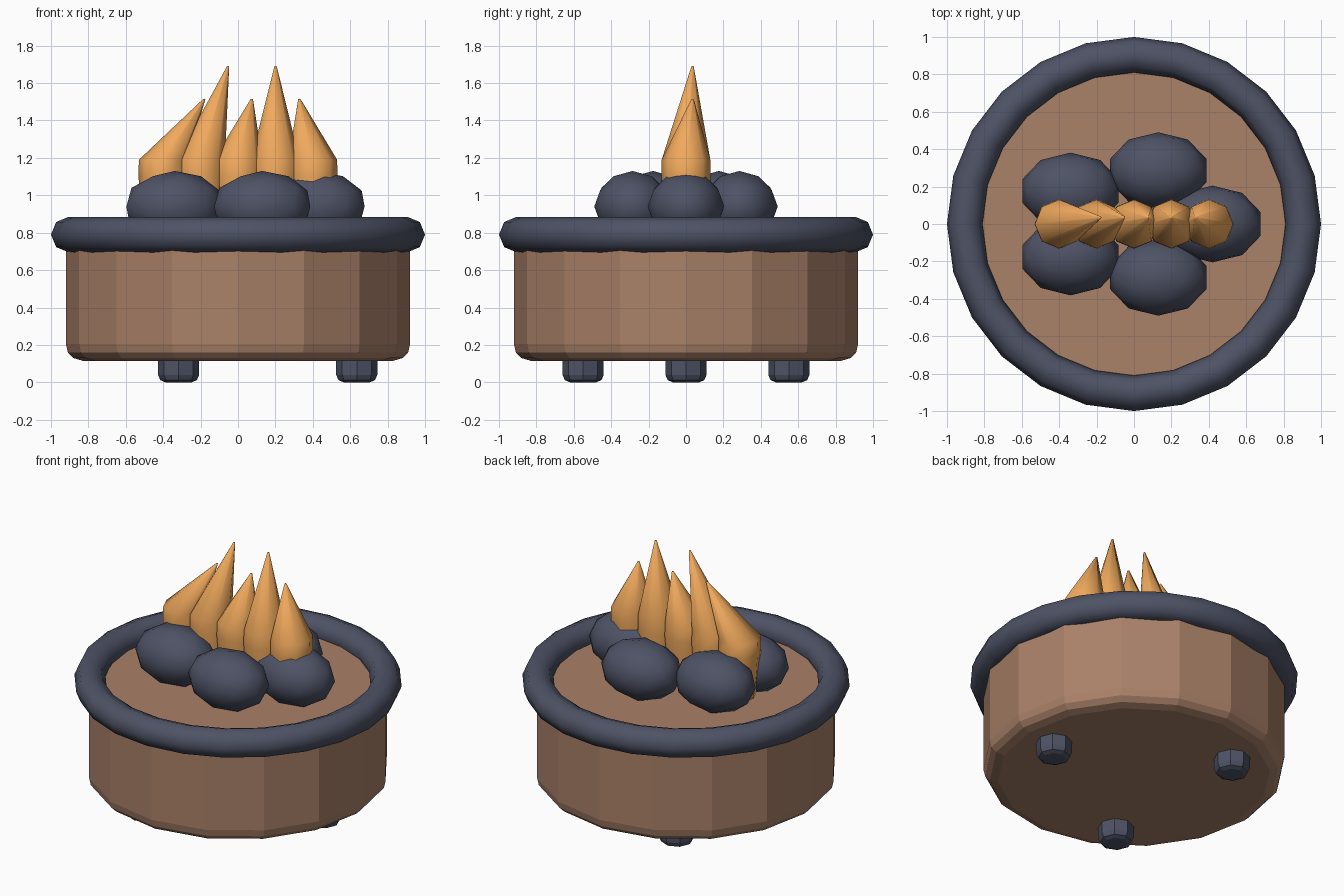
import bpy, bmesh, math
from mathutils import Vector

if "Cube" in bpy.data.objects:
    bpy.data.objects.remove(bpy.data.objects["Cube"])


def material(name, rgb):
    m = bpy.data.materials.new(name)
    m.diffuse_color = (*rgb, 1)
    m.use_nodes = True
    m.node_tree.nodes["Principled BSDF"].inputs["Base Color"].default_value = m.diffuse_color
    return m


CLAY = material("clay", (0.40, 0.22, 0.14))
STONE = material("stone", (0.075, 0.085, 0.13))
FIRE = material("fire", (0.88, 0.40, 0.11))


def finish(name, bm, mat, smooth):
    bmesh.ops.recalc_face_normals(bm, faces=bm.faces)
    for f in bm.faces:
        f.smooth = smooth
    mesh = bpy.data.meshes.new(name)
    bm.to_mesh(mesh)
    bm.free()
    mesh.materials.append(mat)
    ob = bpy.data.objects.new(name, mesh)
    bpy.context.collection.objects.link(ob)
    return ob


def lathe(name, profile, sides, mat, smooth=False, centre=(0, 0), closed=False, shifts=None):
    """Stack rings of (radius, z); shifts moves each ring sideways."""
    bm = bmesh.new()
    rings = []
    for i, (r, z) in enumerate(profile):
        sx, sy = shifts[i] if shifts else (0, 0)
        rings.append([bm.verts.new((centre[0] + sx + r * math.cos(2 * math.pi * k / sides),
                                    centre[1] + sy + r * math.sin(2 * math.pi * k / sides), z))
                      for k in range(sides)])
    pairs = list(zip(rings, rings[1:]))
    if closed:
        pairs.append((rings[-1], rings[0]))
    else:
        bm.faces.new(rings[0])
        bm.faces.new(rings[-1])
    for a, b in pairs:
        for k in range(sides):
            j = (k + 1) % sides
            bm.faces.new((a[k], a[j], b[j], b[k]))
    return finish(name, bm, mat, smooth)


# Faceted bowl with a rounded lower edge and a flat top
lathe("bowl", [(0.83, 0.115), (0.88, 0.13), (0.91, 0.16), (0.92, 0.205), (0.92, 0.77)], 16, CLAY)

# Thick round rim
rim = [(0.905 + 0.095 * math.cos(a), 0.79 + 0.095 * math.sin(a))
       for a in (2 * math.pi * i / 8 for i in range(8))]
lathe("rim", rim, 24, STONE, smooth=True, closed=True)

# Three stubby feet
for i in range(3):
    a = 2 * math.pi * i / 3
    lathe(f"foot_{i + 1}", [(0.07, 0), (0.098, 0.012), (0.11, 0.04), (0.11, 0.16)], 8, STONE,
          centre=(0.635 * math.cos(a), 0.635 * math.sin(a)))

# Five stones arranged in an oval
for i in range(5):
    a = 2 * math.pi * i / 5
    bm = bmesh.new()
    bmesh.ops.create_icosphere(bm, subdivisions=2, radius=1)
    bmesh.ops.scale(bm, vec=Vector((0.27, 0.205, 0.19)), verts=bm.verts)
    bmesh.ops.translate(bm, vec=Vector((0.42 * math.cos(a), 0.30 * math.sin(a), 0.94)), verts=bm.verts)
    finish(f"stone_{i + 1}", bm, STONE, True)

# Row of five flames, alternating height, tips leaning towards one point
for i in range(5):
    x = -0.4 + 0.2 * i
    tip_x = 0.22 - 0.073 * i
    tip_z = 1.69 if i % 2 else 1.515
    lathe(f"flame_{i + 1}",
          [(0.10, 0.80), (0.12, 0.95), (0.132, 1.10), (0.13, 1.19), (0.006, tip_z)],
          8, FIRE, smooth=True, centre=(x, 0),
          shifts=[(0, 0)] * 4 + [(tip_x, 0.035)])
